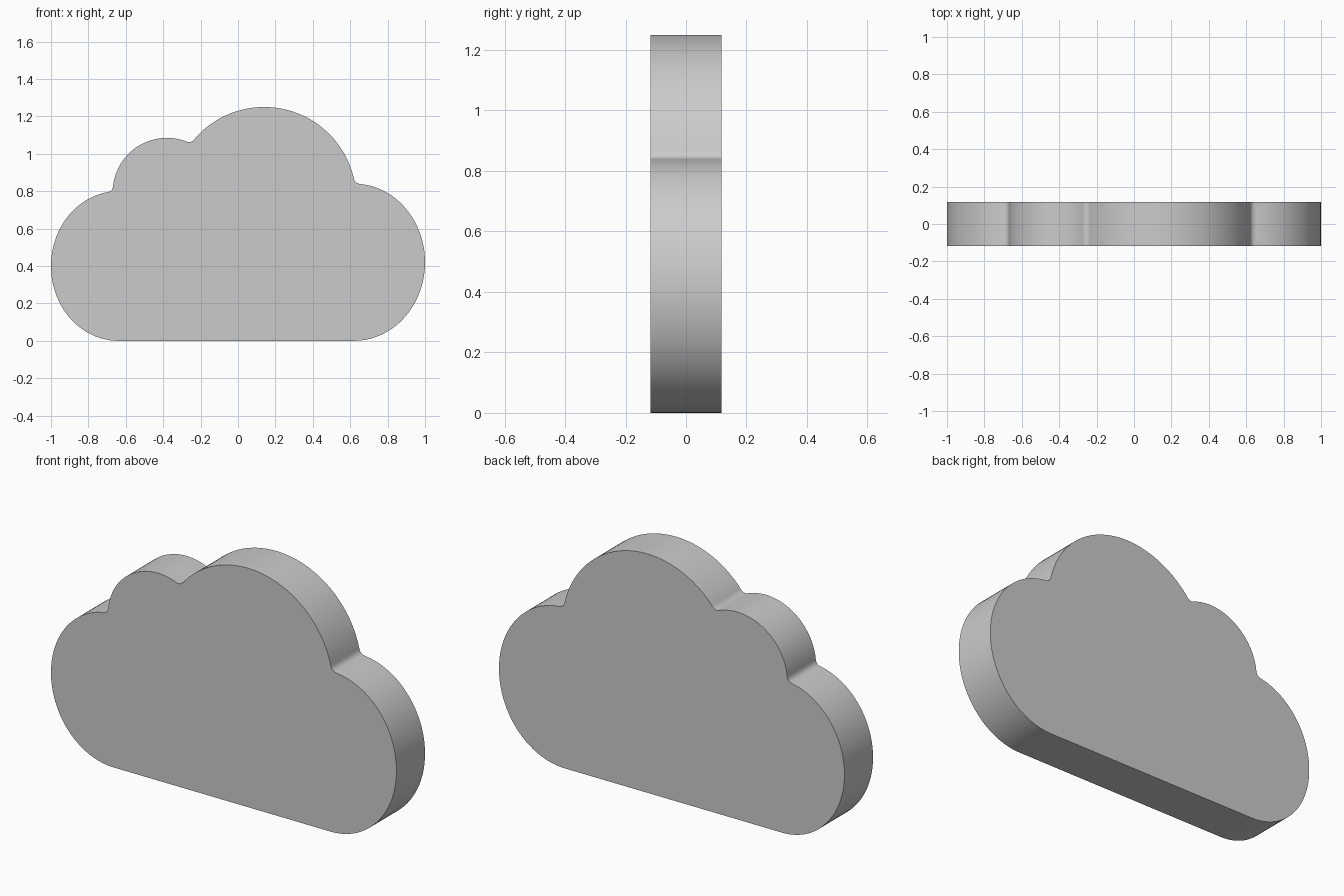
import bpy, bmesh
from math import cos, sin, radians
from mathutils import Vector

if "Cube" in bpy.data.objects:
    bpy.data.objects.remove(bpy.data.objects["Cube"])

HALF_DEPTH = 0.118


def arc(cx, cz, rx, rz, a0, a1, n=32):
    """Points on an elliptical arc in the xz plane, angles in degrees."""
    angles = [radians(a0 + (a1 - a0) * i / n) for i in range(n + 1)]
    return [Vector((cx + rx * cos(a), cz + rz * sin(a))) for a in angles]


def blend(p, corner, q, n=8):
    """Small rounded notch between two lobes (interior points only)."""
    c = Vector(corner)
    ts = [i / n for i in range(1, n)]
    return [p * (1 - t) ** 2 + c * 2 * t * (1 - t) + q * t * t for t in ts]


# Lobes, clockwise from the bottom left
lobes = [
    arc(-0.64, 0.40, 0.36, 0.40, 270, 99.5, 48),
    arc(-0.38, 0.795, 0.29, 0.29, 173, 70),
    arc(0.14, 0.758, 0.492, 0.492, 138, 13, 40),
    arc(0.62, 0.42, 0.38, 0.42, 84, -90, 48),
]
notches = [(-0.67, 0.797), (-0.25, 1.05), (0.625, 0.84)]

outline = list(lobes[0])
for corner, lobe in zip(notches, lobes[1:]):
    outline += blend(outline[-1], corner, lobe[0]) + lobe

# Cloud slab: fill the outline and extrude it through the depth
bm = bmesh.new()
face = bm.faces.new([bm.verts.new((p.x, -HALF_DEPTH, p.y)) for p in outline])
ext = bmesh.ops.extrude_face_region(bm, geom=[face], use_keep_orig=True)
verts = [g for g in ext["geom"] if isinstance(g, bmesh.types.BMVert)]
bmesh.ops.translate(bm, verts=verts, vec=(0, 2 * HALF_DEPTH, 0))
bmesh.ops.recalc_face_normals(bm, faces=bm.faces)
mesh = bpy.data.meshes.new("cloud")
bm.to_mesh(mesh)
bm.free()

cloud = bpy.data.objects.new("cloud", mesh)
bpy.context.collection.objects.link(cloud)
bpy.context.view_layer.objects.active = cloud
cloud.select_set(True)
bpy.ops.object.shade_smooth_by_angle(angle=radians(35))
